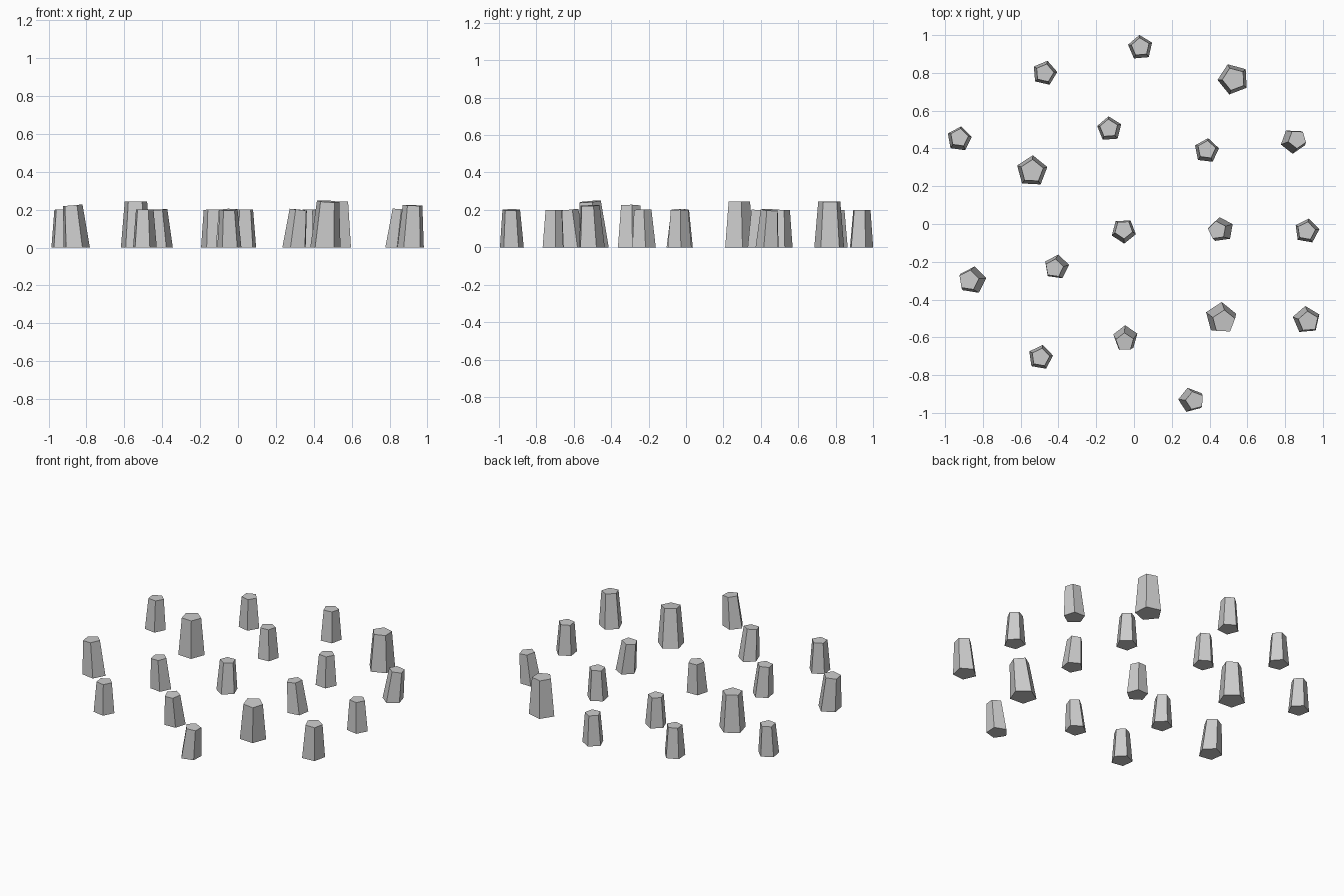
import bpy, bmesh
from math import radians, cos, sin, pi
from mathutils import Vector

if "Cube" in bpy.data.objects:
    bpy.data.objects.remove(bpy.data.objects["Cube"])


def stump(name, x, y, r, h, turn, dx=0, dy=0):
    """Five-sided tapered peg with a flat foot; a leaning peg has its top face tipped to match."""
    bm = bmesh.new()
    tip = Vector((dx, dy, h)).normalized()
    spin = Vector((0, 0, 1)).rotation_difference(tip)
    foot, head = [], []
    for i in range(5):
        a = radians(turn) + i * 2 * pi / 5
        p = Vector((cos(a), sin(a), 0)) * r
        foot.append(bm.verts.new(p))
        head.append(bm.verts.new(Vector((dx, dy, h)) + spin @ (p * 0.74)))
    bm.faces.new(foot[::-1])
    bm.faces.new(head)
    for i in range(5):
        j = (i + 1) % 5
        bm.faces.new((foot[i], foot[j], head[j], head[i]))
    me = bpy.data.meshes.new(name)
    bm.to_mesh(me)
    bm.free()
    ob = bpy.data.objects.new(name, me)
    ob.location = (x, y, 0)
    bpy.context.collection.objects.link(ob)


# radius and height of each size
SIZES = {"small": (0.067, 0.2), "medium": (0.074, 0.223), "large": (0.084, 0.244)}

# size, x, y, turn of one corner in degrees, lean of the top in x and y
PEGS = [
    ("small", -.473, .799, 77, 0, 0),
    ("small", .034, .934, 95, 0, .003),
    ("large", .526, .767, 111, .003, 0),
    ("small", -.925, .45, 82, 0, .007),
    ("large", -.54, .28, 87, 0, 0),
    ("small", -.13, .503, 94, -.003, .003),
    ("small", .384, .388, 83, 0, .005),
    ("small", .842, .439, 124, .022, .01),
    ("small", -.055, -.037, 129, 0, .008),
    ("small", .462, -.03, 98, -.022, -.003),
    ("small", .915, -.037, 80, -.003, 0),
    ("medium", -.855, -.298, 81, -.02, 0),
    ("small", -.41, -.228, 82, -.012, -.006),
    ("large", .46, -.497, 87, .015, -.02),
    ("medium", .913, -.508, 95, .01, -.008),
    ("small", -.045, -.603, 92, -.004, -.022),
    ("small", -.495, -.706, 80, 0, 0),
    ("small", .301, -.932, 105, .021, -.003),
]
for n, (size, x, y, turn, dx, dy) in enumerate(PEGS, 1):
    r, h = SIZES[size]
    stump(f"{size}_stone_peg_{n}", x, y, r, h, turn, dx, dy)
